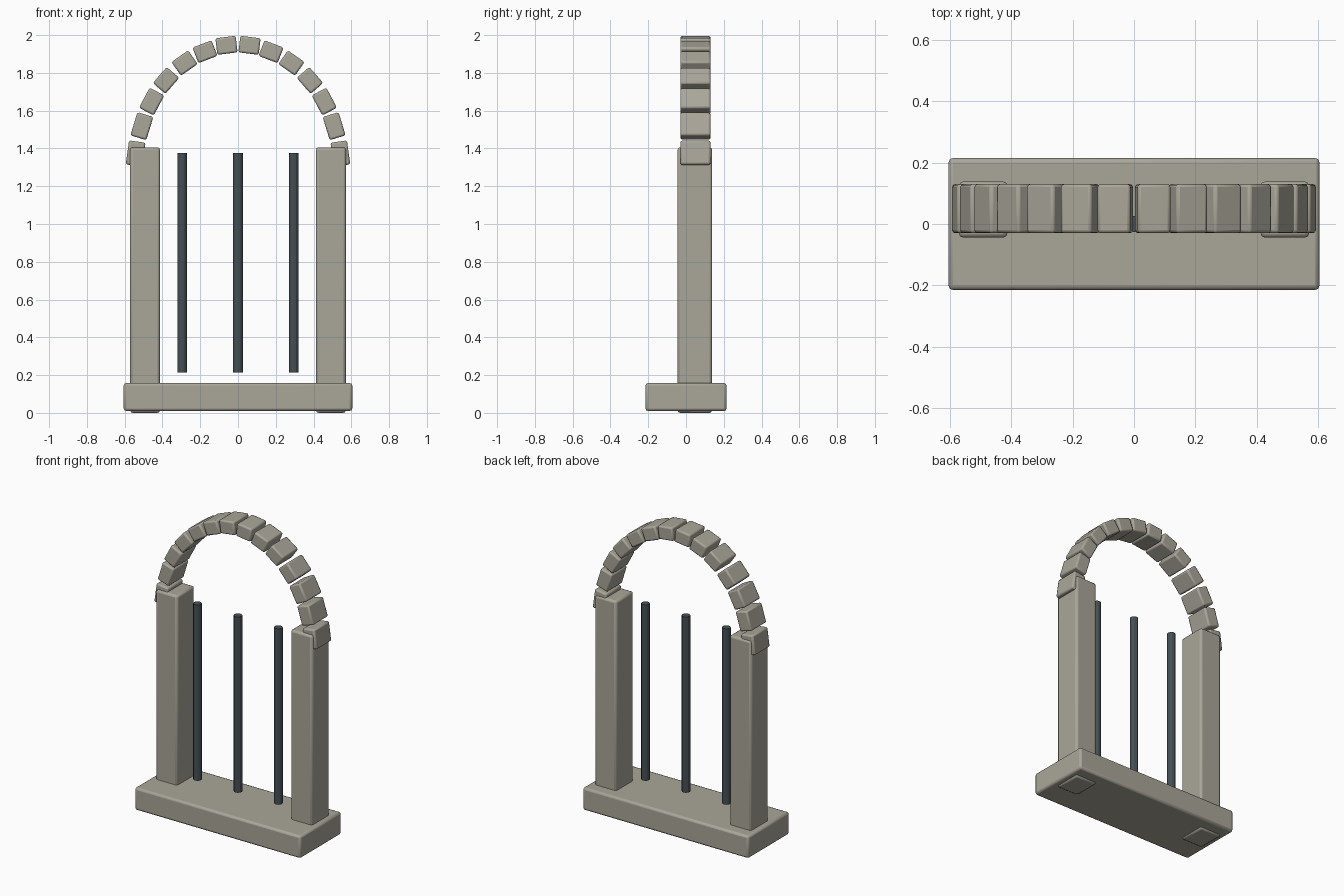
import bpy
from math import radians

if "Cube" in bpy.data.objects:
    bpy.data.objects.remove(bpy.data.objects["Cube"])


def material(name, rgb):
    m = bpy.data.materials.new(name)
    m.diffuse_color = (*rgb, 1)
    m.use_nodes = True
    m.node_tree.nodes["Principled BSDF"].inputs["Base Color"].default_value = m.diffuse_color
    return m


STONE = material("stone", (0.40, 0.38, 0.32))
IRON = material("iron", (0.06, 0.08, 0.09))


def block(name, center, size, bevel=0.014, tilt=0):
    """Bevelled stone block, optionally tilted in the front plane."""
    bpy.ops.mesh.primitive_cube_add(size=1, location=center, rotation=(0, tilt, 0))
    o = bpy.context.object
    o.name = name
    o.scale = size
    bpy.ops.object.transform_apply(location=False, rotation=False, scale=True)
    b = o.modifiers.new("bevel", 'BEVEL')
    b.width = bevel
    b.segments = 2
    o.data.materials.append(STONE)
    bpy.ops.object.shade_smooth_by_angle()
    return o


# Base slab
block("base_slab", (0, 0, 0.084), (1.21, 0.43, 0.148))

# Side pillars
for s, side in ((-1, "left"), (1, "right")):
    block(f"{side}_pillar", (s * 0.492, 0.047, 0.703), (0.158, 0.183, 1.406))

# Arch stones: x, z, tilt in degrees, length along the arch
stones = [
    (0.061, 1.946, 7, 0.108), (0.175, 1.912, 21, 0.108),
    (0.283, 1.852, 35, 0.108), (0.381, 1.760, 49, 0.112),
    (0.457, 1.648, 62, 0.120), (0.509, 1.518, 73, 0.128),
    (0.542, 1.373, 82, 0.128),
]
for s, side in ((-1, "left"), (1, "right")):
    for i, (x, z, a, length) in enumerate(stones):
        block(f"arch_stone_{side}_{i + 1}", (s * x, 0.05, z),
              (length, 0.16, 0.088), 0.01, s * radians(a))

# Iron bars
for i, x in enumerate((-0.295, 0, 0.295)):
    bpy.ops.mesh.primitive_cylinder_add(vertices=12, radius=0.026, depth=1.16,
                                        location=(x, 0, 0.795))
    bar = bpy.context.object
    bar.name = f"iron_bar_{i + 1}"
    bar.data.materials.append(IRON)
